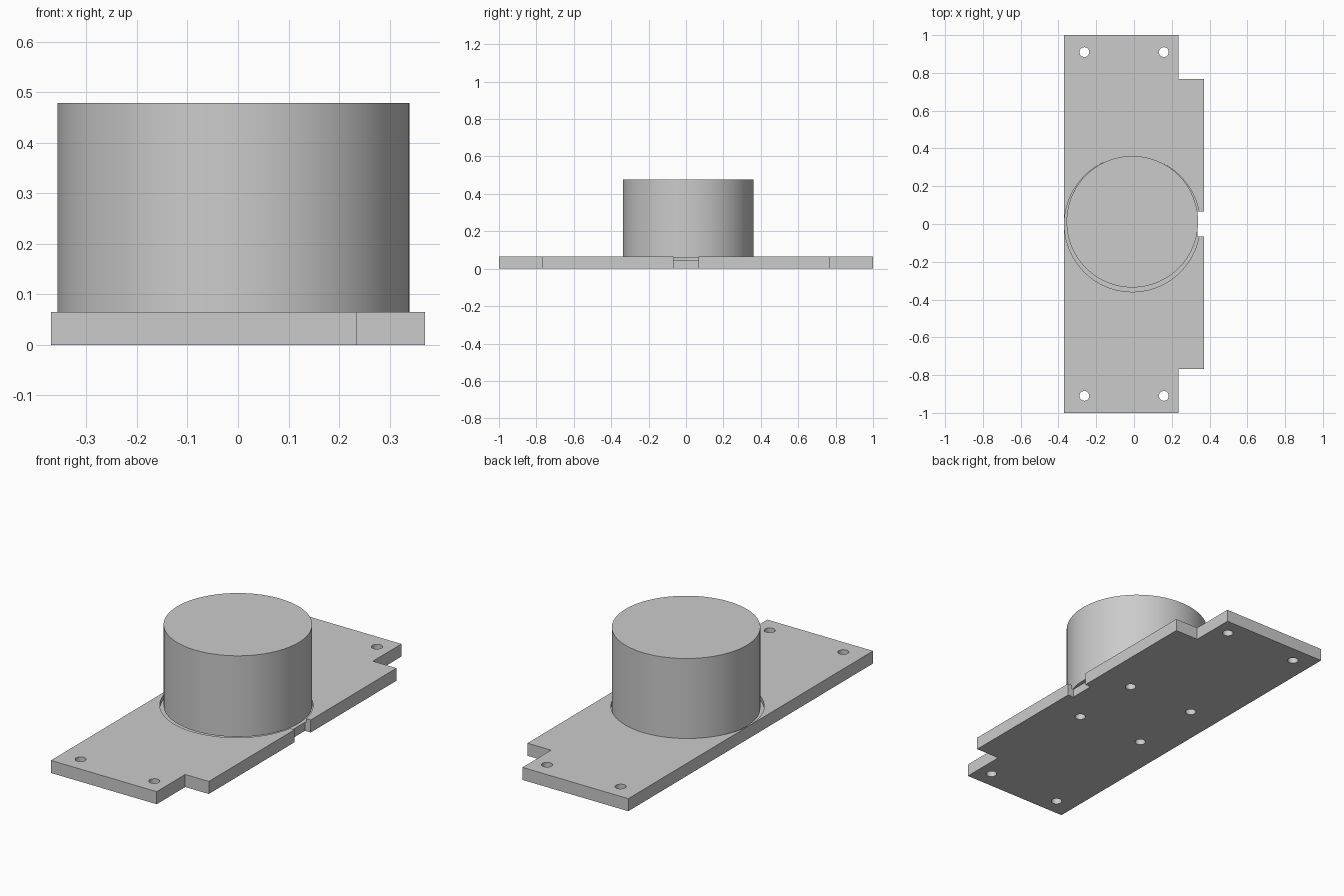
import bpy
import bmesh
import math

cube = bpy.data.objects.get("Cube")
if cube:
    bpy.data.objects.remove(cube, do_unlink=True)

grey = bpy.data.materials.new("light grey")
grey.use_nodes = True
GREY = (0.6, 0.6, 0.6, 1)
grey.diffuse_color = GREY
grey.node_tree.nodes["Principled BSDF"].inputs["Base Color"].default_value = GREY

PLATE_TOP = 0.065
POCKET_FLOOR = 0.044
CENTRE_X = -0.009


def prism(name, outline, z0, z1):
    """Extrude a flat outline from z0 up to z1."""
    bm = bmesh.new()
    face = bm.faces.new([bm.verts.new((x, y, z0)) for x, y in outline])
    ext = bmesh.ops.extrude_face_region(bm, geom=[face])
    verts = [g for g in ext["geom"] if isinstance(g, bmesh.types.BMVert)]
    bmesh.ops.translate(bm, vec=(0, 0, z1 - z0), verts=verts)
    bmesh.ops.recalc_face_normals(bm, faces=bm.faces)
    mesh = bpy.data.meshes.new(name)
    bm.to_mesh(mesh)
    bm.free()
    mesh.materials.append(grey)
    obj = bpy.data.objects.new(name, mesh)
    bpy.context.collection.objects.link(obj)
    return obj


def circle(x, y, r, n):
    return [(x + r * math.cos(math.tau * i / n), y + r * math.sin(math.tau * i / n))
            for i in range(n)]


def smooth(obj):
    bpy.ops.object.select_all(action="DESELECT")
    obj.select_set(True)
    bpy.context.view_layer.objects.active = obj
    bpy.ops.object.shade_smooth_by_angle(angle=math.radians(30))


# Base plate: one half of the outline, mirrored front to back
half = [(-0.37, 1), (0.235, 1), (0.235, 0.767), (0.37, 0.767), (0.37, 0.066), (0.337, 0.066)]
outline = half + [(x, -y) for x, y in reversed(half)]
plate = prism("base_plate", outline, 0, PLATE_TOP)

# Cutters: round pocket, corner holes and holes under the drum
cutters = [prism("pocket_cutter", circle(CENTRE_X, 0, 0.359, 128), POCKET_FLOOR, 0.2)]
for sy in (-1, 1):
    for x in (-0.263, 0.158):
        cutters.append(prism("corner_hole_cutter", circle(x, sy * 0.91, 0.026, 32), -0.1, 0.2))
    for sx in (-1, 1):
        cutters.append(prism("inner_hole_cutter",
                             circle(CENTRE_X + sx * 0.194, sy * 0.194, 0.026, 32), -0.1, 0.2))

bpy.context.view_layer.objects.active = plate
for cutter in cutters:
    mod = plate.modifiers.new("cut", "BOOLEAN")
    mod.operation = "DIFFERENCE"
    mod.solver = "EXACT"
    mod.object = cutter
    bpy.ops.object.modifier_apply(modifier=mod.name)
    bpy.data.objects.remove(cutter, do_unlink=True)
smooth(plate)

# Drum sitting in the pocket, slightly off its centre
drum = prism("drum", circle(CENTRE_X, 0.012, 0.348, 128), 0.059, 0.478)
smooth(drum)
